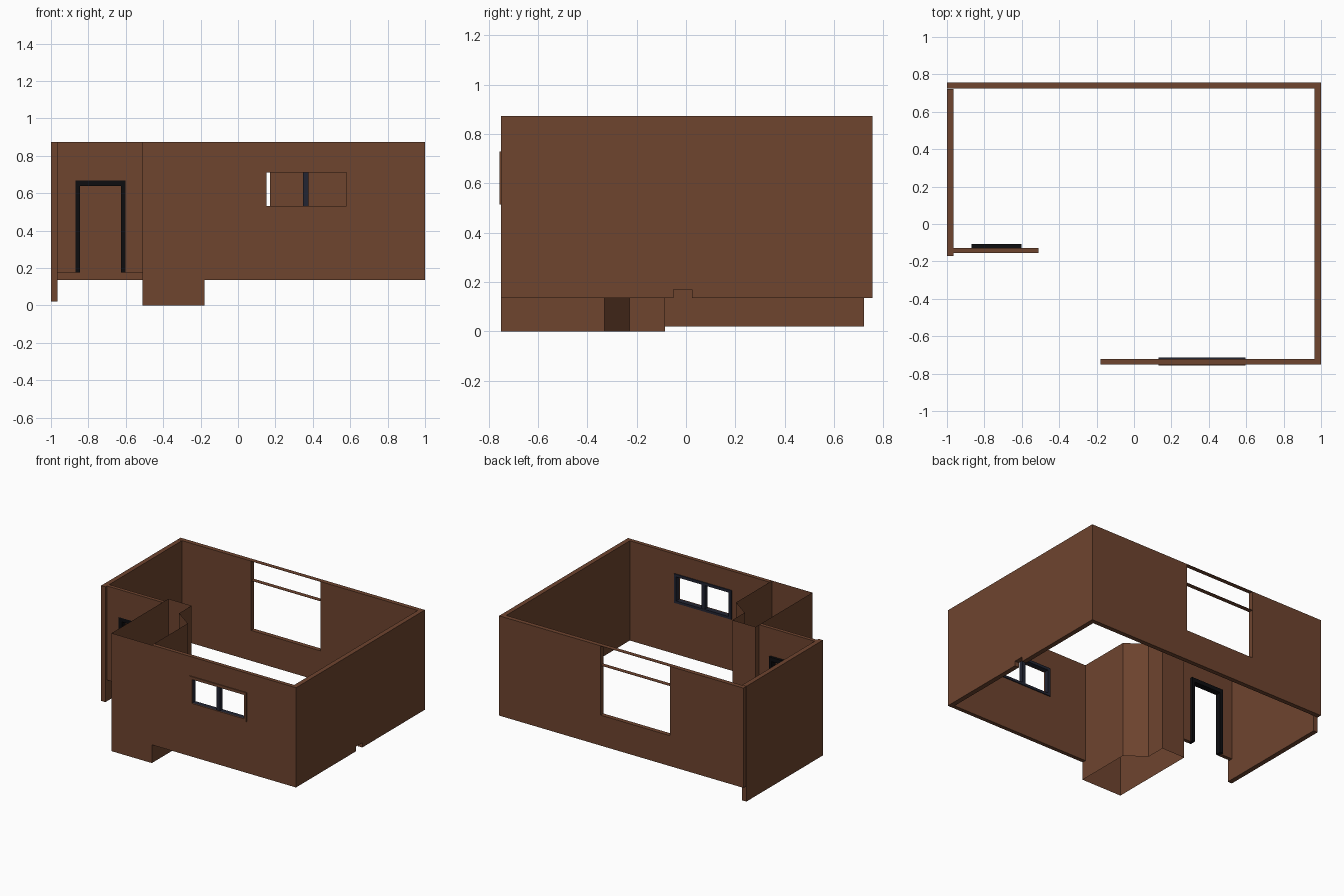
import bpy, bmesh

if "Cube" in bpy.data.objects:
    bpy.data.objects.remove(bpy.data.objects["Cube"])

TOP = 0.873      # wall top
BASE = 0.135     # underside of the main walls


def material(name, rgb):
    m = bpy.data.materials.new(name)
    m.diffuse_color = (*rgb, 1.0)
    m.use_nodes = True
    m.node_tree.nodes["Principled BSDF"].inputs["Base Color"].default_value = m.diffuse_color
    return m


BROWN = material("brown_wall", (0.156, 0.058, 0.028))
NAVY = material("dark_navy_frame", (0.016, 0.018, 0.032))
BLACK = material("black_frame", (0.004, 0.004, 0.005))


def finish(bm, name, mat):
    bmesh.ops.recalc_face_normals(bm, faces=bm.faces)
    me = bpy.data.meshes.new(name)
    bm.to_mesh(me)
    bm.free()
    me.materials.append(mat)
    ob = bpy.data.objects.new(name, me)
    bpy.context.collection.objects.link(ob)
    return ob


def extrude(bm, faces, vec):
    r = bmesh.ops.extrude_face_region(bm, geom=faces, use_keep_orig=True)
    verts = [g for g in r["geom"] if isinstance(g, bmesh.types.BMVert)]
    bmesh.ops.translate(bm, verts=verts, vec=vec)


def slab_y(name, outline, y0, y1, mat=BROWN):
    """Extrude an x-z outline from y0 to y1."""
    bm = bmesh.new()
    f = bm.faces.new([bm.verts.new((x, y0, z)) for x, z in outline])
    extrude(bm, [f], (0, y1 - y0, 0))
    return finish(bm, name, mat)


def slab_x(name, outline, x0, x1, mat=BROWN):
    """Extrude a y-z outline from x0 to x1."""
    bm = bmesh.new()
    f = bm.faces.new([bm.verts.new((x0, y, z)) for y, z in outline])
    extrude(bm, [f], (x1 - x0, 0, 0))
    return finish(bm, name, mat)


def rect(a0, a1, b0, b1):
    return [(a0, b0), (a1, b0), (a1, b1), (a0, b1)]


def ring_y(name, outer, inner, y0, y1, mat):
    """Rectangular slab with a rectangular hole."""
    bm = bmesh.new()
    o = [bm.verts.new((x, y0, z)) for x, z in rect(*outer)]
    i = [bm.verts.new((x, y0, z)) for x, z in rect(*inner)]
    fs = [bm.faces.new((o[k], o[(k + 1) % 4], i[(k + 1) % 4], i[k])) for k in range(4)]
    extrude(bm, fs, (0, y1 - y0, 0))
    return finish(bm, name, mat)


# Back wall with a tall opening, crossed by two paper-thin strips
HL, HR, SILL = -0.40, 0.17, 0.36
slab_y("back_wall", [(-1, BASE), (1, BASE), (1, TOP), (HR, TOP), (HR, SILL),
                     (HL, SILL), (HL, TOP), (-1, TOP)], 0.724, 0.757)
for name, z in (("opening_head_strip", 0.727), ("opening_top_strip", TOP - 0.002)):
    slab_y(name, rect(HL, HR, z, z + 0.002), 0.724, 0.757)

# Right wall with a small notch in its lower edge
slab_x("right_wall", [(-0.75, BASE), (-0.05, BASE), (-0.05, 0.17), (0.025, 0.17),
                      (0.025, BASE), (0.724, BASE), (0.724, TOP), (-0.75, TOP)], 0.965, 1.0)

# Left wall, reaching lower than the others
slab_x("left_wall", rect(-0.172, 0.722, 0.02, TOP), -1.0, -0.965)

# Front wall with window hole, outer casing, frame and mullion
WIN, PANE = (0.13, 0.597, 0.515, 0.73), (0.152, 0.58, 0.533, 0.71)
ring_y("front_wall", (-0.18, 0.965, BASE, TOP), WIN, -0.75, -0.721, BROWN)
ring_y("window_casing", WIN, PANE, -0.757, -0.749, BROWN)
ring_y("window_frame", WIN, PANE, -0.749, -0.714, NAVY)
slab_y("window_mullion", rect(0.347, 0.376, 0.533, 0.71), -0.748, -0.716, NAVY)

# Entrance wall with doorway, and the door frame
DZ = 0.177
slab_y("door_wall", [(-0.978, DZ), (-0.87, DZ), (-0.87, 0.668), (-0.602, 0.668),
                     (-0.602, DZ), (-0.51, DZ), (-0.51, TOP), (-0.978, TOP)], -0.154, -0.127)
slab_y("door_frame", [(-0.87, DZ), (-0.845, DZ), (-0.845, 0.638), (-0.625, 0.638),
                      (-0.625, DZ), (-0.602, DZ), (-0.602, 0.668), (-0.87, 0.668)],
       -0.152, -0.108, BLACK)

# Corner shaft: single-sheet walls, open at top and bottom
plan = [(-0.51, -0.75), (-0.18, -0.75), (-0.18, -0.33),
        (-0.32, -0.23), (-0.32, -0.085), (-0.51, -0.085)]
bm = bmesh.new()
low = [bm.verts.new((x, y, 0)) for x, y in plan]
high = [bm.verts.new((x, y, TOP)) for x, y in plan]
n = len(plan)
for k in range(n):
    j = (k + 1) % n
    bm.faces.new((low[k], low[j], high[j], high[k]))
finish(bm, "corner_shaft", BROWN)
